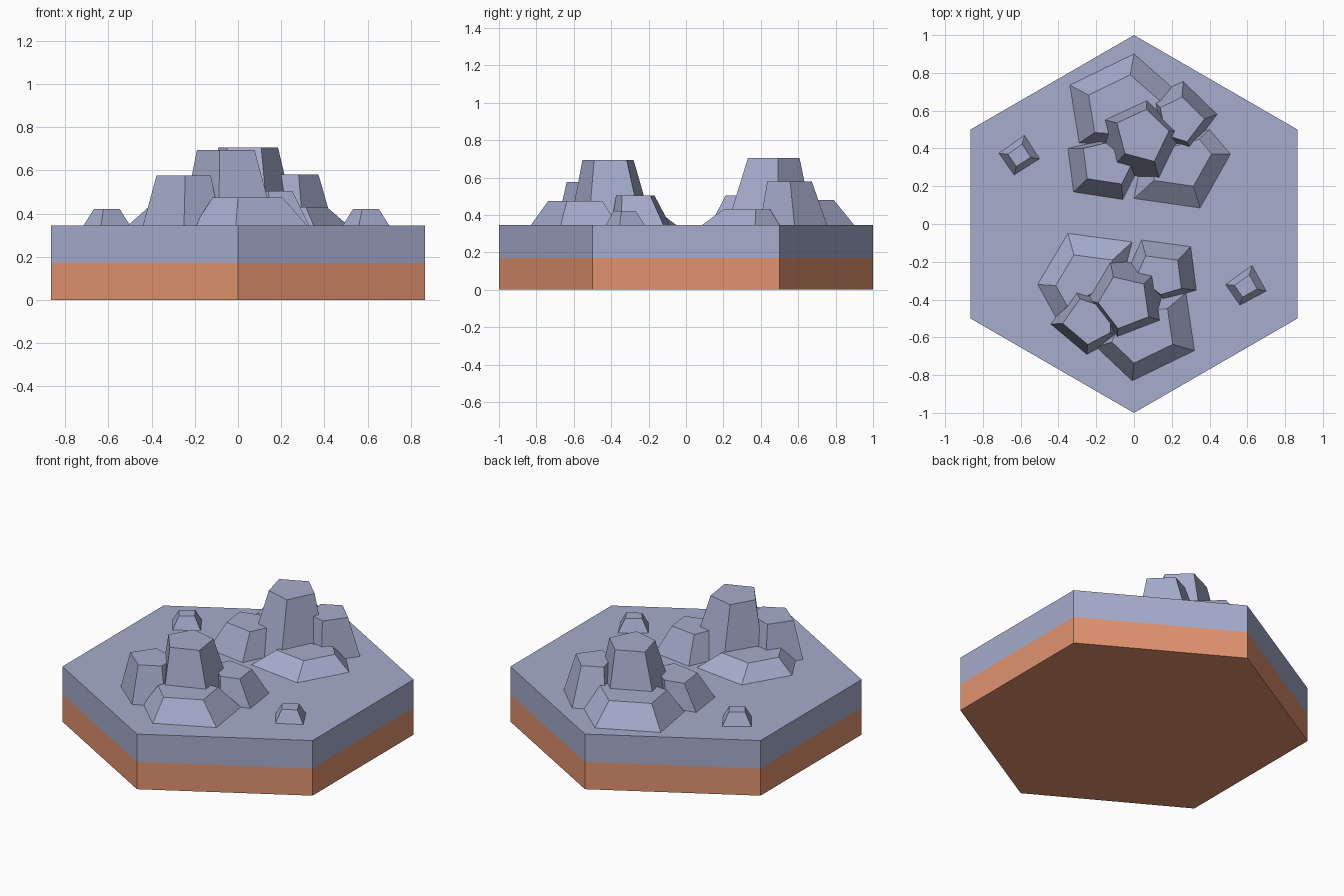
import bpy, bmesh, math
from mathutils import Vector

if "Cube" in bpy.data.objects:
    bpy.data.objects.remove(bpy.data.objects["Cube"], do_unlink=True)


def make_material(name, colour):
    mat = bpy.data.materials.new(name)
    mat.use_nodes = True
    mat.diffuse_color = colour
    bsdf = next(n for n in mat.node_tree.nodes if n.type == 'BSDF_PRINCIPLED')
    bsdf.inputs["Base Color"].default_value = colour
    bsdf.inputs["Roughness"].default_value = 0.9
    return mat


stone = make_material("blue grey stone", (0.38, 0.418, 0.61, 1))
dirt = make_material("orange dirt", (0.76, 0.291, 0.156, 1))

DIRT_TOP = 0.17
GROUND = 0.345


def frustum(name, outline, bottom, top, mat, scale=1.0, shift=(0, 0)):
    """Flat-sided block: an outline tapering to a scaled, shifted copy."""
    points = [Vector(p) for p in outline]
    centre = sum(points, Vector((0, 0))) / len(points)
    upper = [centre + (p - centre) * scale + Vector(shift) for p in points]
    bm = bmesh.new()
    low = [bm.verts.new((p.x, p.y, bottom)) for p in points]
    high = [bm.verts.new((p.x, p.y, top)) for p in upper]
    bm.faces.new(low)
    bm.faces.new(high)
    count = len(points)
    for i in range(count):
        j = (i + 1) % count
        bm.faces.new((low[i], low[j], high[j], high[i]))
    bmesh.ops.recalc_face_normals(bm, faces=bm.faces)
    mesh = bpy.data.meshes.new(name)
    bm.to_mesh(mesh)
    bm.free()
    mesh.materials.append(mat)
    obj = bpy.data.objects.new(name, mesh)
    bpy.context.collection.objects.link(obj)
    return obj


def rock(name, top, scale, shift, *outline):
    return frustum(name, outline, GROUND, top, stone, scale, shift)


# Hexagonal ground: dirt layer under a stone layer
hexagon = [(math.sin(math.radians(a)), math.cos(math.radians(a)))
           for a in range(0, 360, 60)]
frustum("dirt_layer", hexagon, 0, DIRT_TOP, dirt)
frustum("stone_layer", hexagon, DIRT_TOP, GROUND, stone)

# Back rock cluster
rock("back_tall_rock", 0.705, 0.6, (0.01, 0.02),
     (-.19, .56), (.07, .68), (.27, .49), (.14, .22), (-.12, .29))
rock("back_wide_rock", 0.48, 0.65, (0, -0.015),
     (-.34, .735), (0, .9), (.25, .68), (.1, .4), (-.29, .43))
rock("back_left_rock", 0.58, 0.66, (0, -0.02),
     (.26, .755), (.44, .58), (.3, .395), (.13, .45), (.085, .67))
rock("back_low_rock", 0.43, 0.6, (0, 0.03),
     (.51, .37), (.35, .085), (0, .135), (.05, .4), (.4, .5))
rock("back_right_rock", 0.505, 0.7, (0.03, 0.035),
     (-.35, .4), (-.32, .17), (-.06, .13), (.02, .29), (-.18, .44))

# Front rock cluster
rock("front_tall_rock", 0.695, 0.62, (-0.015, -0.02),
     (-.26, -.4), (-.13, -.18), (.13, -.24), (.17, -.52), (-.09, -.62))
rock("front_wide_rock", 0.475, 0.62, (-0.015, 0),
     (-.01, -.83), (.32, -.67), (.275, -.365), (-.1, -.4), (-.2, -.65))
rock("front_right_rock", 0.575, 0.7, (0, 0),
     (-.44, -.53), (-.25, -.69), (-.08, -.6), (-.08, -.42), (-.31, -.345))
rock("front_low_rock", 0.43, 0.6, (0, -0.03),
     (-.51, -.32), (-.35, -.05), (-.01, -.095), (-.07, -.33), (-.41, -.5))
rock("front_left_rock", 0.505, 0.65, (-0.02, -0.03),
     (.04, -.085), (.3, -.12), (.33, -.35), (.16, -.4), (-.03, -.24))

# Two loose stones
rock("small_right_stone", 0.42, 0.56, (0, 0),
     (-.715, .375), (-.58, .47), (-.5, .345), (-.635, .26))
rock("small_left_stone", 0.42, 0.56, (0, 0),
     (.485, -.32), (.625, -.22), (.7, -.355), (.56, -.43))
